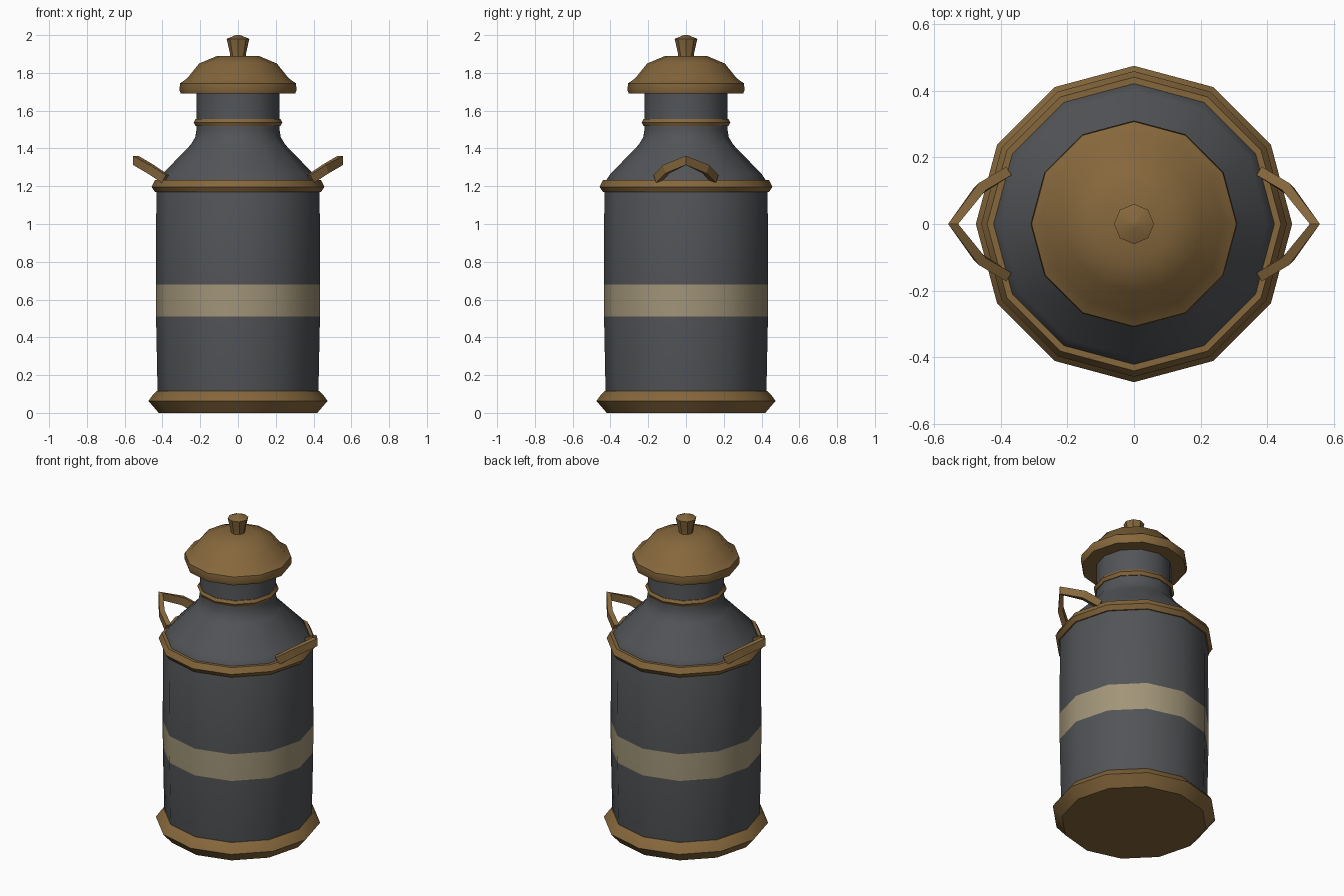
import bpy, bmesh
from math import cos, sin, pi, radians
from mathutils import Vector

if "Cube" in bpy.data.objects:
    bpy.data.objects.remove(bpy.data.objects["Cube"])


def material(name, color):
    m = bpy.data.materials.new(name)
    m.diffuse_color = (*color, 1)
    m.use_nodes = True
    m.node_tree.nodes["Principled BSDF"].inputs["Base Color"].default_value = m.diffuse_color
    return m


steel = material("dark_steel", (0.085, 0.088, 0.095))
bronze = material("bronze", (0.235, 0.135, 0.045))
cream = material("cream", (0.36, 0.30, 0.19))


def finish(name, bm, mats, angle):
    bmesh.ops.recalc_face_normals(bm, faces=bm.faces)
    me = bpy.data.meshes.new(name)
    bm.to_mesh(me)
    bm.free()
    for m in mats:
        me.materials.append(m)
    me.shade_smooth()
    me.set_sharp_from_angle(angle=radians(angle))
    ob = bpy.data.objects.new(name, me)
    bpy.context.collection.objects.link(ob)
    return ob


def lathe(name, profile, mats, sides=12, closed=False, stripe=None, angle=40):
    """Revolve (radius, z) points around z; open profiles get end caps."""
    bm = bmesh.new()
    rings = []
    for r, z in profile:
        rings.append([bm.verts.new((r * cos(2 * pi * i / sides),
                                    r * sin(2 * pi * i / sides), z))
                      for i in range(sides)])
    count = len(rings) if closed else len(rings) - 1
    for k in range(count):
        a, b = rings[k], rings[(k + 1) % len(rings)]
        for i in range(sides):
            j = (i + 1) % sides
            f = bm.faces.new((a[i], a[j], b[j], b[i]))
            f.material_index = 1 if k == stripe else 0
    if not closed:
        bm.faces.new(rings[0])
        bm.faces.new(rings[-1])
    return finish(name, bm, mats, angle)


# Can body with shoulder, neck and painted stripe
lathe("can_body", [(0.42, 0.08), (0.426, 0.12), (0.434, 0.51), (0.435, 0.68),
                   (0.432, 1.19), (0.42, 1.235), (0.40, 1.265), (0.25, 1.42),
                   (0.226, 1.46), (0.22, 1.50), (0.22, 1.71)],
      [steel, cream], stripe=2)

# Bronze trim
lathe("base_rim", [(0.42, 0), (0.474, 0.063), (0.455, 0.09), (0.428, 0.117)],
      [bronze])
lathe("shoulder_ring", [(0.42, 1.17), (0.44, 1.17), (0.458, 1.197),
                        (0.44, 1.232), (0.41, 1.232)], [bronze], closed=True)
lathe("neck_ring", [(0.21, 1.518), (0.225, 1.518), (0.235, 1.538),
                    (0.225, 1.555), (0.21, 1.555)], [bronze], closed=True)

# Lid and knob
lathe("lid", [(0.303, 1.69), (0.31, 1.71), (0.307, 1.745), (0.27, 1.77),
              (0.205, 1.85), (0.11, 1.89)], [bronze])
lathe("lid_knob", [(0.04, 1.87), (0.042, 1.90), (0.06, 1.98), (0.012, 2.0)],
      [bronze], sides=8)


# Side handles: a flat bar swept along a bent path
def handle(name, side):
    path = [Vector(p) for p in ((0.385, -0.153, 1.238), (0.462, -0.105, 1.29),
                                (0.542, 0, 1.337), (0.462, 0.105, 1.29),
                                (0.385, 0.153, 1.238))]
    bm = bmesh.new()
    rings = []
    for i, p in enumerate(path):
        t = path[min(i + 1, 4)] - path[max(i - 1, 0)]
        out = Vector((t.y, -t.x, 0)).normalized() * 0.015
        up = out.cross(t).normalized() * 0.024
        if up.z < 0:
            up = -up
        rings.append([bm.verts.new(((p + out * a + up * b).x * side,
                                    (p + out * a + up * b).y,
                                    (p + out * a + up * b).z))
                      for a, b in ((1, 1), (1, -1), (-1, -1), (-1, 1))])
    for a, b in zip(rings, rings[1:]):
        for i in range(4):
            j = (i + 1) % 4
            bm.faces.new((a[i], a[j], b[j], b[i]))
    bm.faces.new(rings[0])
    bm.faces.new(rings[-1])
    finish(name, bm, [bronze], 20)


handle("right_handle", 1)
handle("left_handle", -1)
